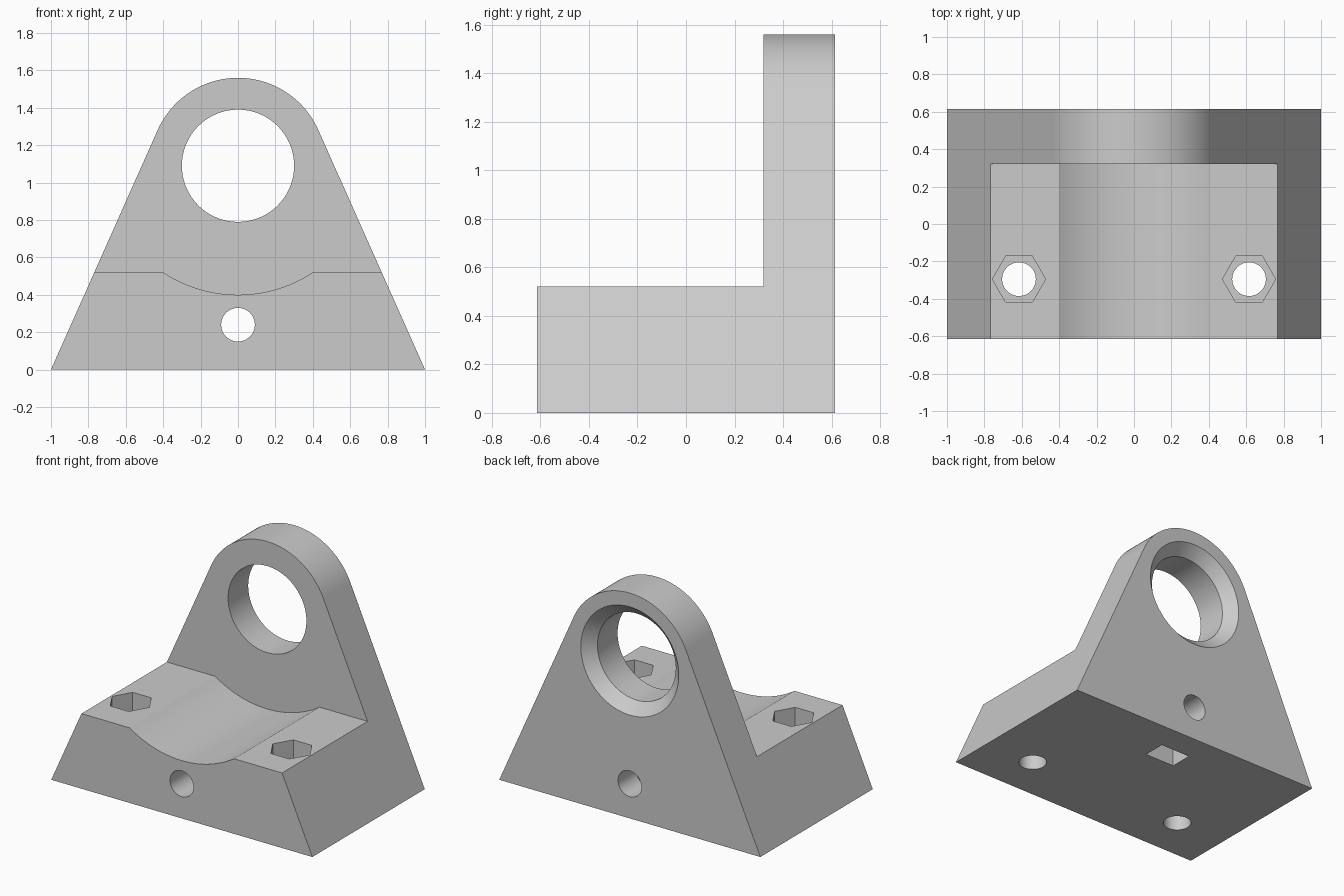
import bpy, bmesh, math
from mathutils import Matrix, Vector

if "Cube" in bpy.data.objects:
    bpy.data.objects.remove(bpy.data.objects["Cube"], do_unlink=True)

HALF_DEPTH = 0.615
PLATE_FRONT = 0.32
BORE_Z, BORE_R, ARCH_R = 1.09, 0.30, 0.47
DECK_Z, HOLE_R = 0.52, 0.09

grey = bpy.data.materials.new("light_grey")
grey.use_nodes = True
grey.diffuse_color = (0.6, 0.6, 0.6, 1)
grey.node_tree.nodes["Principled BSDF"].inputs["Base Color"].default_value = (0.6, 0.6, 0.6, 1)


def finish(name, bm):
    bmesh.ops.recalc_face_normals(bm, faces=bm.faces)
    mesh = bpy.data.meshes.new(name)
    bm.to_mesh(mesh)
    bm.free()
    mesh.materials.append(grey)
    obj = bpy.data.objects.new(name, mesh)
    bpy.context.collection.objects.link(obj)
    return obj


def arc(cz, r, start, end, n):
    """Points (x, z) on an arc centred on x = 0."""
    angles = [start + (end - start) * i / n for i in range(n + 1)]
    return [(r * math.cos(a), cz + r * math.sin(a)) for a in angles]


def extrude_y(name, outline, y0, y1):
    """Solid from an (x, z) outline, swept along y."""
    bm = bmesh.new()
    face = bm.faces.new([bm.verts.new((x, y0, z)) for x, z in outline])
    swept = bmesh.ops.extrude_face_region(bm, geom=[face])["geom"]
    moved = [v for v in swept if isinstance(v, bmesh.types.BMVert)]
    bmesh.ops.translate(bm, vec=(0, y1 - y0, 0), verts=moved)
    return finish(name, bm)


def cone(name, r1, r2, start, end, sides):
    """Cylinder, prism or cone between two points."""
    start, end = Vector(start), Vector(end)
    axis = end - start
    turn = Vector((0, 0, 1)).rotation_difference(axis).to_matrix().to_4x4()
    bm = bmesh.new()
    bmesh.ops.create_cone(bm, cap_ends=True, segments=sides, radius1=r1, radius2=r2,
                          depth=axis.length,
                          matrix=Matrix.Translation((start + end) / 2) @ turn)
    return bm if name is None else finish(name, bm)


def box(name, low, high):
    low, high = Vector(low), Vector(high)
    bm = bmesh.new()
    bmesh.ops.create_cube(bm, size=1, matrix=Matrix.Translation((low + high) / 2)
                          @ Matrix.Diagonal((*(high - low), 1)))
    return finish(name, bm)


# Bracket body: tapered sides running tangent into a round top
tangent = math.atan2(BORE_Z, 1) * -1 + math.acos(ARCH_R / math.hypot(1, BORE_Z))
outline = [(-1, 0), (1, 0)] + arc(BORE_Z, ARCH_R, tangent, math.pi - tangent, 72)
bracket = extrude_y("bearing_bracket", outline, -HALF_DEPTH, HALF_DEPTH)

# Space above the deck, with the shallow trough
trough_r = 0.727
trough_z = 0.40 + trough_r
half = math.asin(0.4 / trough_r)
space = [(-1.5, 2), (-1.5, DECK_Z)]
space += arc(trough_z, trough_r, -math.pi / 2 - half, -math.pi / 2 + half, 40)
space += [(1.5, DECK_Z), (1.5, 2)]
cutters = [extrude_y("deck_cutter", space, -1, PLATE_FRONT)]

# Main bore with a chamfer at the back
cutters.append(cone("bore_cutter", BORE_R, BORE_R, (0, 0, BORE_Z), (0, 1, BORE_Z), 96))
chamfer = 0.075
cutters.append(cone("chamfer_cutter", BORE_R - 0.01, BORE_R + chamfer + 0.01,
                    (0, HALF_DEPTH - chamfer - 0.01, BORE_Z),
                    (0, HALF_DEPTH + 0.01, BORE_Z), 96))

# Long screw hole and the nut slot below it
cutters.append(cone("screw_cutter", HOLE_R, HOLE_R, (0, -1, 0.24), (0, 1, 0.24), 48))
cutters.append(box("nut_slot_cutter", (-0.115, 0.26, -0.1), (0.115, 0.42, 0.37)))

# Mounting holes with hexagonal pockets, corners along x
for side in (-1, 1):
    x, y = side * 0.615, -0.295
    cutters.append(cone("mount_cutter", HOLE_R, HOLE_R, (x, y, -0.1), (x, y, 0.6), 48))
    pocket = cone(None, 0.142, 0.142, (x, y, DECK_Z - 0.24), (x, y, 0.6), 6)
    corner = max(pocket.verts, key=lambda v: v.co.x).co
    spin = -math.atan2(corner.y - y, corner.x - x)
    bmesh.ops.rotate(pocket, verts=pocket.verts, cent=(x, y, 0),
                     matrix=Matrix.Rotation(spin, 3, 'Z'))
    cutters.append(finish("hex_cutter", pocket))

# Cut everything, keep the result and drop the cutters
for cutter in cutters:
    cutter.hide_render = True
    mod = bracket.modifiers.new(cutter.name, 'BOOLEAN')
    mod.operation = 'DIFFERENCE'
    mod.solver = 'EXACT'
    mod.object = cutter
bpy.context.view_layer.update()
result = bpy.data.meshes.new_from_object(
    bracket.evaluated_get(bpy.context.evaluated_depsgraph_get()))
bracket.modifiers.clear()
bracket.data = result
result.materials.clear()
result.materials.append(grey)
for poly in result.polygons:
    poly.material_index = 0
for cutter in cutters:
    bpy.data.objects.remove(cutter, do_unlink=True)

# Smooth round faces, crisp edges
bpy.ops.object.select_all(action='DESELECT')
bracket.select_set(True)
bpy.context.view_layer.objects.active = bracket
bpy.ops.object.shade_smooth_by_angle(angle=math.radians(20))
